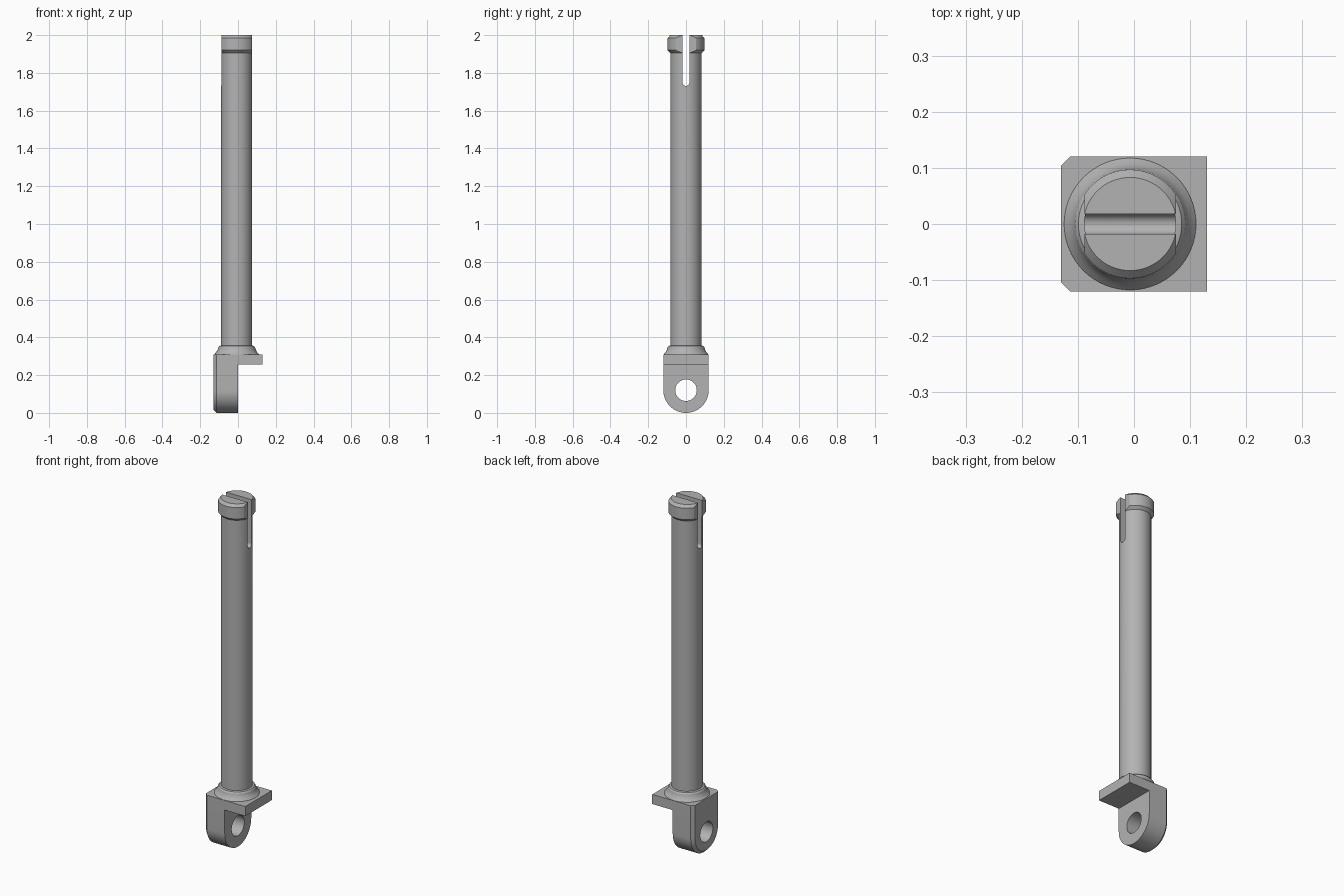
import bpy, bmesh, math

AXIS_X = -0.007      # spindle axis
SEGS = 64

cube = bpy.data.objects.get("Cube")
if cube:
    bpy.data.objects.remove(cube, do_unlink=True)

steel = bpy.data.materials.new("grey steel")
steel.use_nodes = True
GREY = (0.45, 0.45, 0.45, 1)
steel.diffuse_color = GREY
steel.node_tree.nodes["Principled BSDF"].inputs["Base Color"].default_value = GREY


def finish(name, bm):
    bmesh.ops.recalc_face_normals(bm, faces=bm.faces)
    mesh = bpy.data.meshes.new(name)
    bm.to_mesh(mesh)
    bm.free()
    mesh.materials.append(steel)
    obj = bpy.data.objects.new(name, mesh)
    bpy.context.collection.objects.link(obj)
    return obj


def loft(name, loops):
    """Skin matching closed loops and cap both ends."""
    bm = bmesh.new()
    rings = [[bm.verts.new(p) for p in loop] for loop in loops]
    for a, b in zip(rings, rings[1:]):
        for i in range(len(a)):
            j = (i + 1) % len(a)
            bm.faces.new((a[i], a[j], b[j], b[i]))
    bm.faces.new(rings[0])
    bm.faces.new(rings[-1])
    return finish(name, bm)


def box(name, x0, x1, y0, y1, z0, z1):
    return loft(name, [[(x, y0, z0), (x, y1, z0), (x, y1, z1), (x, y0, z1)]
                       for x in (x0, x1)])


def circle_yz(x, r, z):
    return [(x, r * math.cos(math.tau * i / SEGS), z + r * math.sin(math.tau * i / SEGS))
            for i in range(SEGS)]


def turned(name, profile):
    return loft(name, [[(AXIS_X + r * math.cos(math.tau * i / SEGS),
                         r * math.sin(math.tau * i / SEGS), z) for i in range(SEGS)]
                       for r, z in profile])


def u_outline(x, r, top, centre_z, bottom_up):
    """Square-topped outline with a half-round end; bottom_up flips it."""
    s = -1 if bottom_up else 1
    n = SEGS // 2
    arc = [(x, r * math.cos(math.pi * i / n), centre_z + s * r * math.sin(math.pi * i / n))
           for i in range(n + 1)]
    return arc + [(x, -r, top), (x, r, top)]


def cut(target, cutter):
    cutter.hide_render = True
    cutter.hide_viewport = True
    cutter.display_type = 'WIRE'
    mod = target.modifiers.new("cut", 'BOOLEAN')
    mod.operation = 'DIFFERENCE'
    mod.solver = 'EXACT'
    mod.object = cutter


def smooth(obj):
    bpy.ops.object.select_all(action='DESELECT')
    obj.select_set(True)
    bpy.context.view_layer.objects.active = obj
    for mod in list(obj.modifiers):
        bpy.ops.object.modifier_apply(modifier=mod.name)
    bpy.ops.object.shade_smooth_by_angle(angle=math.radians(25))


# Spindle with chamfered head
spindle = turned("spindle", [(0.082, 0.30), (0.082, 1.905), (0.097, 1.92),
                             (0.097, 1.985), (0.083, 2.0)])
# Flats on both sides of the head
for side in (-1, 1):
    near, far = AXIS_X + side * 0.0815, AXIS_X + side * 0.2
    cut(spindle, box("flat_cutter", near, far, -0.2, 0.2, 1.895, 2.1))
# Round-bottomed slot through the head
cut(spindle, loft("slot_cutter", [u_outline(x, 0.018, 2.1, 1.749, True)
                                  for x in (-0.2, 0.2)]))

# Flared collar at the foot of the spindle
collar = turned("collar", [(0.119, 0.305), (0.117, 0.312), (0.108, 0.322),
                           (0.1, 0.336), (0.098, 0.346), (0.092, 0.354),
                           (0.081, 0.357)])

# Lug with chamfered outer rim and pin hole
TOP = 0.31
lug = loft("lug", [u_outline(0.0, 0.12, TOP, 0.12, True),
                   u_outline(-0.114, 0.12, TOP, 0.12, True),
                   u_outline(-0.13, 0.104, TOP, 0.12, True)])
cut(lug, loft("pin_hole_cutter", [circle_yz(x, 0.057, 0.12) for x in (-0.3, 0.2)]))

# Ledge opposite the lug
ledge = box("ledge", 0.0, 0.13, -0.12, 0.12, 0.255, TOP)

for part in (spindle, collar, lug, ledge):
    smooth(part)
for obj in list(bpy.data.objects):
    if "cutter" in obj.name:
        bpy.data.objects.remove(obj, do_unlink=True)
